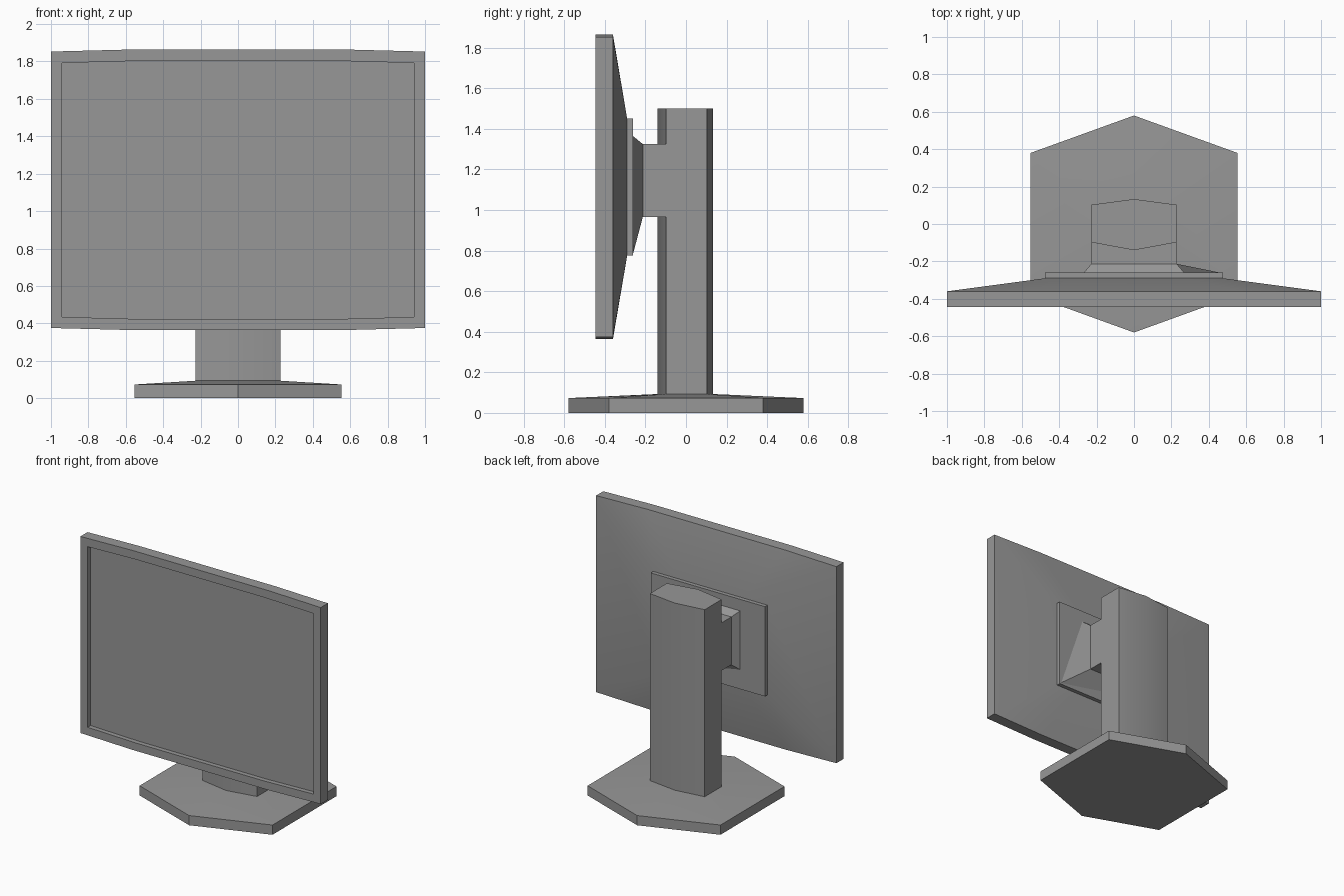
import bpy, bmesh, math

cube = bpy.data.objects.get("Cube")
if cube:
    bpy.data.objects.remove(cube, do_unlink=True)

GREY = (0.31, 0.31, 0.31, 1)
grey = bpy.data.materials.new("plain grey")
grey.use_nodes = True
grey.diffuse_color = GREY
grey.node_tree.nodes["Principled BSDF"].inputs["Base Color"].default_value = GREY


def loft(name, rings):
    """Skin a list of equal-length point rings and cap both ends."""
    bm = bmesh.new()
    rows = [[bm.verts.new(p) for p in ring] for ring in rings]
    for a, b in zip(rows, rows[1:]):
        for i in range(len(a)):
            j = (i + 1) % len(a)
            bm.faces.new((a[i], a[j], b[j], b[i]))
    bm.faces.new(rows[0][::-1])
    bm.faces.new(rows[-1])
    bmesh.ops.recalc_face_normals(bm, faces=bm.faces)
    mesh = bpy.data.meshes.new(name)
    bm.to_mesh(mesh)
    bm.free()
    mesh.materials.append(grey)
    obj = bpy.data.objects.new(name, mesh)
    bpy.context.collection.objects.link(obj)
    bpy.ops.object.select_all(action='DESELECT')
    obj.select_set(True)
    bpy.context.view_layer.objects.active = obj
    bpy.ops.object.shade_smooth_by_angle(angle=math.radians(30))
    return obj


def hexagon(w, front, front_side, back_side, back, z):
    """Box outline in plan with pointed front and back."""
    return [(0, front, z), (w, front_side, z), (w, back_side, z),
            (0, back, z), (-w, back_side, z), (-w, front_side, z)]


def upright(w, low, high, y, bow=0.0):
    """Upright rectangle whose top and bottom bow outward by a little."""
    k = 0.57 * w
    return [(-w, y, low), (-k, y, low - bow), (k, y, low - bow), (w, y, low),
            (w, y, high), (k, y, high + bow), (-k, y, high + bow), (-w, y, high)]


def rect(w, low, high, y):
    return [(-w, y, low), (w, y, low), (w, y, high), (-w, y, high)]


# Foot, with its top rising gently to the column
def column_plan(z):
    return hexagon(0.228, -0.14, -0.098, 0.103, 0.133, z)

def foot_plan(z):
    return hexagon(0.553, -0.58, -0.38, 0.38, 0.58, z)

loft("foot", [foot_plan(0), foot_plan(0.073), column_plan(0.093)])

# Column
loft("column", [column_plan(0.085), column_plan(1.5)])

# Arm, flaring toward the mount with one long lower corner
flare = rect(0.27, 0.92, 1.365, -0.262)
flare[1] = (0.47, -0.262, 0.78)
loft("arm", [rect(0.228, 0.965, 1.325, -0.09),
             rect(0.228, 0.965, 1.325, -0.213), flare])

# Mounting plate
loft("mounting_plate", [rect(0.475, 0.775, 1.45, -0.26),
                        rect(0.475, 0.775, 1.45, -0.295)])

# Display housing: tapered back, rim, bezel and recessed screen
loft("display", [upright(0.475, 0.775, 1.45, -0.29),
                 upright(1.0, 0.375, 1.853, -0.36, 0.011),
                 upright(1.0, 0.375, 1.853, -0.445, 0.011),
                 upright(0.94, 0.434, 1.792, -0.445, 0.011),
                 upright(0.94, 0.434, 1.792, -0.41, 0.011)])
